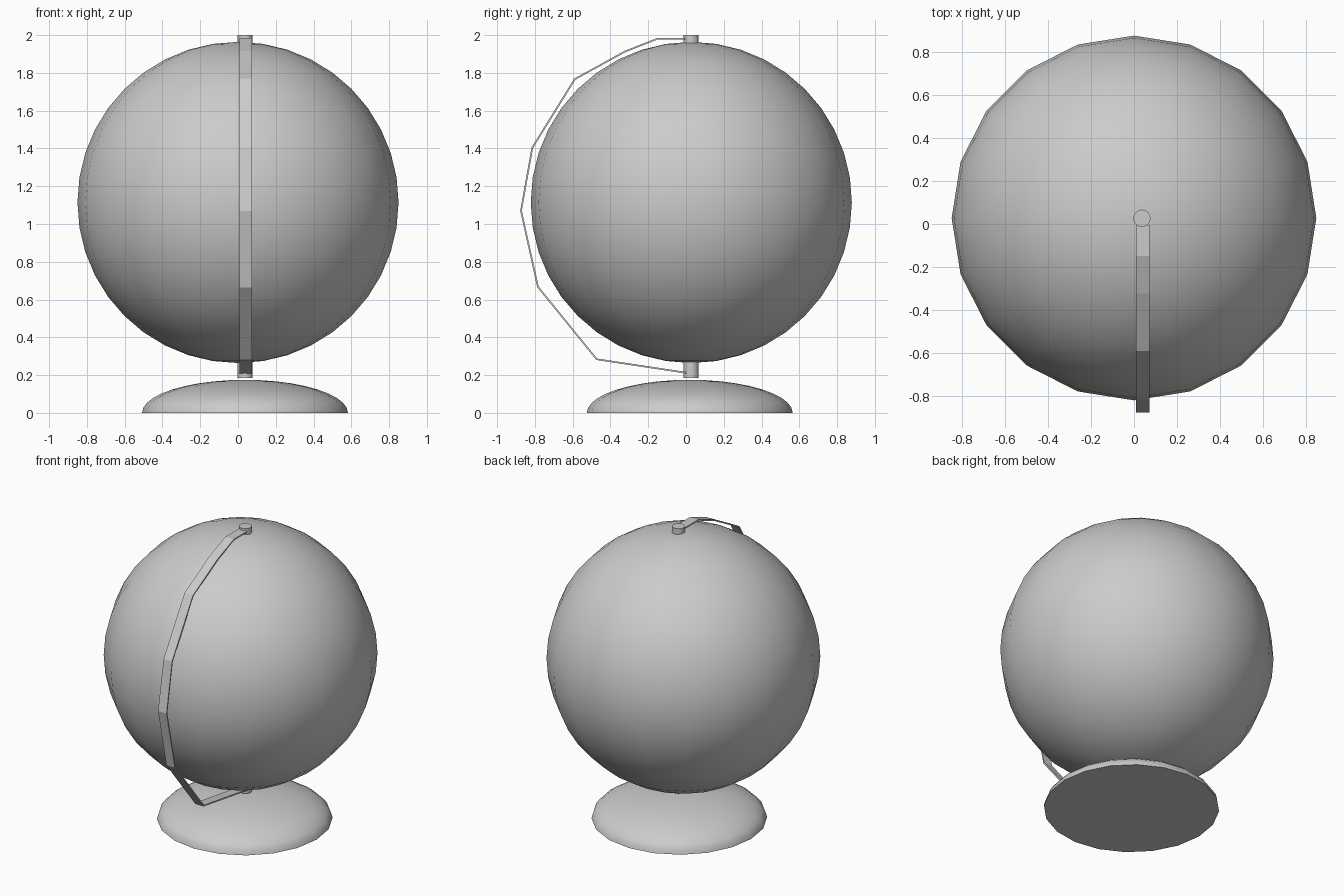
import bpy, bmesh, math
from mathutils import Vector

if "Cube" in bpy.data.objects:
    bpy.data.objects.remove(bpy.data.objects["Cube"])

AX, AY = 0.037, 0.027  # axis of the stand


def finish(name, bm, loc=(0, 0, 0), smooth=None):
    bmesh.ops.recalc_face_normals(bm, faces=bm.faces)
    me = bpy.data.meshes.new(name)
    bm.to_mesh(me)
    bm.free()
    ob = bpy.data.objects.new(name, me)
    bpy.context.collection.objects.link(ob)
    ob.location = loc
    if smooth:
        bpy.ops.object.select_all(action='DESELECT')
        ob.select_set(True)
        bpy.context.view_layer.objects.active = ob
        bpy.ops.object.shade_smooth_by_angle(angle=math.radians(smooth))
    return ob


# Ball: 20-sided sphere
bm = bmesh.new()
bmesh.ops.create_uvsphere(bm, u_segments=20, v_segments=20, radius=0.85)
finish("ball", bm, (0, 0.028, 1.114), 40)

# Base: flattened half sphere with a closed flat bottom
bm = bmesh.new()
bmesh.ops.create_uvsphere(bm, u_segments=20, v_segments=20, radius=1)
bmesh.ops.bisect_plane(bm, geom=bm.verts[:] + bm.edges[:] + bm.faces[:], dist=1e-4,
                       plane_co=(0, 0, 0), plane_no=(0, 0, 1), clear_inner=True)
bmesh.ops.holes_fill(bm, edges=[e for e in bm.edges if e.is_boundary])
bmesh.ops.scale(bm, vec=(0.545, 0.545, 0.175), verts=bm.verts)
finish("base", bm, (AX, 0.02, 0), 50)

# Axis pin running through the ball
bm = bmesh.new()
bmesh.ops.create_cone(bm, cap_ends=True, segments=20, radius1=0.04, radius2=0.04, depth=1.815)
finish("axis_pin", bm, (AX, AY, 1.0925), 40)

# Support arm: thin flat strip bent around the front of the ball
path = [Vector(p) for p in [(-0.005, 1.986), (-0.15, 1.986), (-0.325, 1.917), (-0.592, 1.77),
                            (-0.818, 1.405), (-0.878, 1.07), (-0.788, 0.665),
                            (-0.475, 0.28), (0.0, 0.208)]]
inner = []
for i, p in enumerate(path):
    d = (path[min(i + 1, len(path) - 1)] - path[max(i - 1, 0)]).normalized()
    inner.append(p + Vector((-d.y, d.x)) * 0.009)
bm = bmesh.new()
w = 0.032
rows = [[bm.verts.new((x, q.x, q.y)) for x, q in ((-w, o), (w, o), (w, n), (-w, n))]
        for o, n in zip(path, inner)]
for a, b in zip(rows, rows[1:]):
    for k in range(4):
        j = (k + 1) % 4
        bm.faces.new((a[k], a[j], b[j], b[k]))
bm.faces.new(rows[0])
bm.faces.new(rows[-1])
finish("support_arm", bm, (AX + 0.004, 0, 0))
